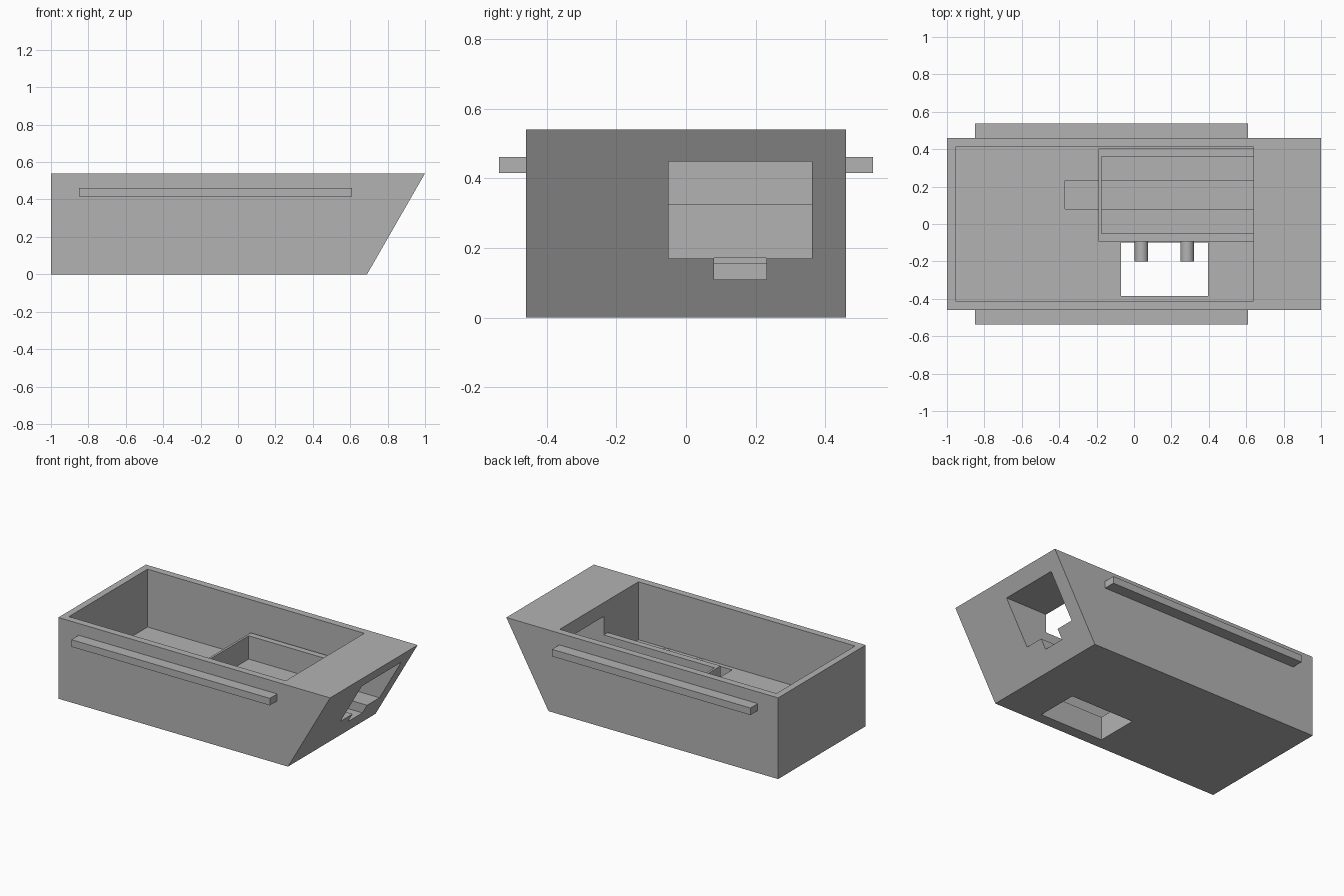
import bpy
import bmesh
from math import radians
from mathutils import Matrix

cube = bpy.data.objects.get("Cube")
if cube:
    bpy.data.objects.remove(cube, do_unlink=True)

grey = bpy.data.materials.new("plain grey")
grey.use_nodes = True
grey.diffuse_color = (0.45, 0.45, 0.45, 1)
grey.node_tree.nodes["Principled BSDF"].inputs["Base Color"].default_value = grey.diffuse_color


def add_object(name, bm):
    bmesh.ops.recalc_face_normals(bm, faces=bm.faces)
    mesh = bpy.data.meshes.new(name)
    bm.to_mesh(mesh)
    bm.free()
    mesh.materials.append(grey)
    obj = bpy.data.objects.new(name, mesh)
    bpy.context.collection.objects.link(obj)
    return obj


def box(name, xs, ys, zs):
    bm = bmesh.new()
    bmesh.ops.create_cube(bm, size=1)
    for v in bm.verts:
        v.co = [r[0] if c < 0 else r[1] for c, r in zip(v.co, (xs, ys, zs))]
    return add_object(name, bm)


def combine(target, tool, operation):
    """Apply a boolean and discard the tool."""
    tool.hide_render = True
    mod = target.modifiers.new(tool.name, 'BOOLEAN')
    mod.operation, mod.solver, mod.object = operation, 'EXACT', tool
    bpy.context.view_layer.objects.active = target
    bpy.ops.object.modifier_apply(modifier=mod.name)
    bpy.data.objects.remove(tool, do_unlink=True)


# Hull: side profile with a raked end, extruded across the width
bm = bmesh.new()
profile = [(-1, 0), (0.69, 0), (1, 0.54), (-1, 0.54)]
face = bm.faces.new([bm.verts.new((x, -0.46, z)) for x, z in profile])
side = bmesh.ops.extrude_face_region(bm, geom=[face])
bmesh.ops.translate(bm, vec=(0, 0.92, 0),
                    verts=[g for g in side["geom"] if isinstance(g, bmesh.types.BMVert)])
hull = add_object("hull", bm)

# Main open tray, with a low compartment standing on its floor
combine(hull, box("tray_cutter", (-0.955, 0.64), (-0.413, 0.413), (0.155, 0.7)), 'DIFFERENCE')
combine(hull, box("compartment", (-0.19, 0.66), (-0.093, 0.403), (0.14, 0.325)), 'UNION')

# Window through the raked end into the compartment, slot below it, floor opening
combine(hull, box("window_cutter", (-0.175, 1.2), (-0.05, 0.362), (0.17, 0.448)), 'DIFFERENCE')
combine(hull, box("slot_cutter", (-0.37, 1.2), (0.08, 0.232), (0.11, 0.172)), 'DIFFERENCE')
combine(hull, box("floor_cutter", (-0.07, 0.395), (-0.385, -0.1), (-0.1, 0.2)), 'DIFFERENCE')

# Side rails
for name, s in (("front_rail", -1), ("back_rail", 1)):
    box(name, (-0.85, 0.61), sorted((s * 0.455, s * 0.537)), (0.415, 0.462))

# Round pegs on the compartment wall, above the floor opening
for name, x in (("right_peg", 0.04), ("left_peg", 0.285)):
    bm = bmesh.new()
    bmesh.ops.create_cone(bm, cap_ends=True, segments=32, radius1=0.036, radius2=0.036, depth=0.13,
                          matrix=Matrix.Translation((x, -0.135, 0.24)) @ Matrix.Rotation(radians(90), 4, 'X'))
    peg = add_object(name, bm)
    bpy.ops.object.select_all(action='DESELECT')
    peg.select_set(True)
    bpy.context.view_layer.objects.active = peg
    bpy.ops.object.shade_smooth_by_angle(angle=radians(30))
